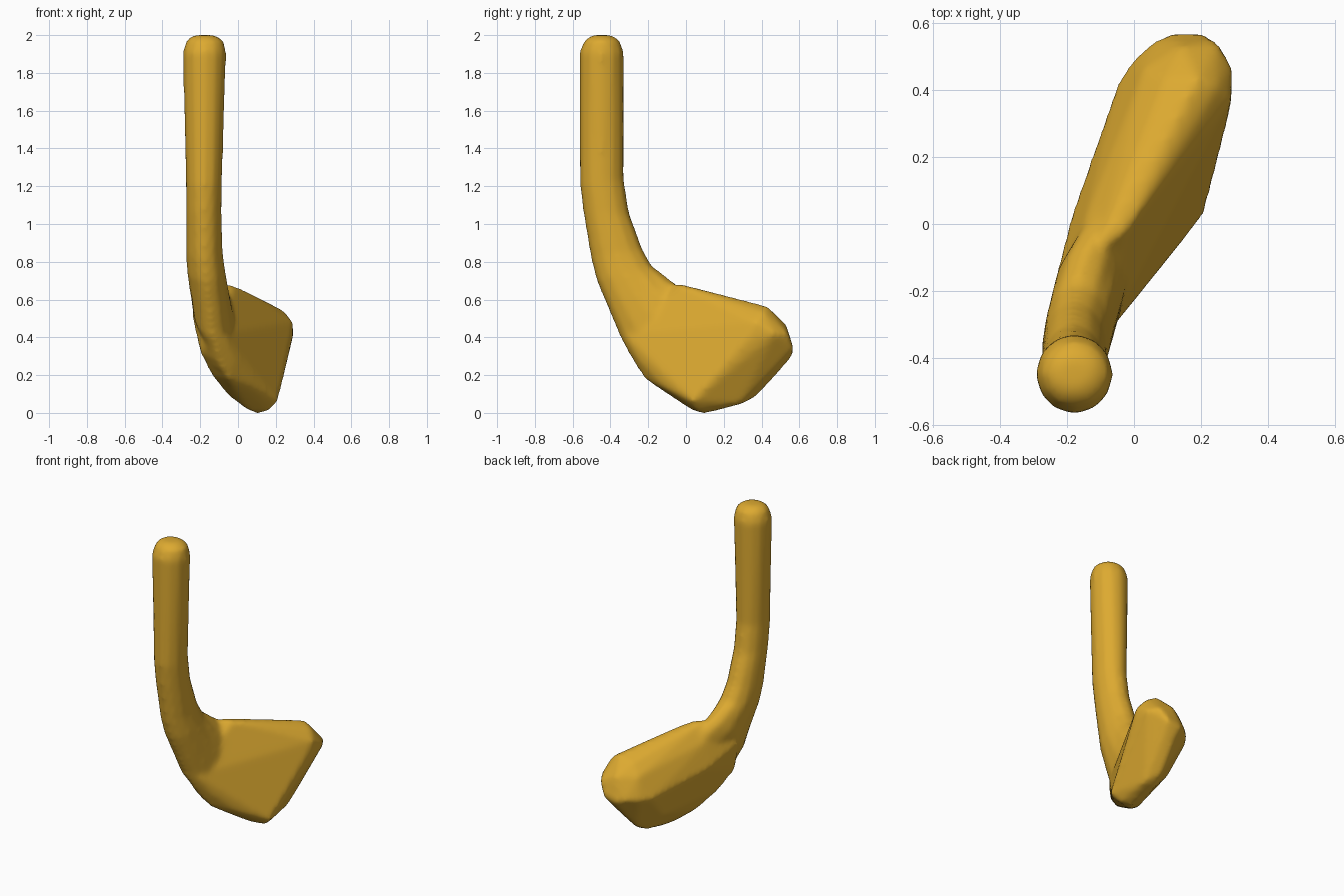
import bpy, bmesh, math
from mathutils import Vector

cube = bpy.data.objects.get("Cube")
if cube:
    bpy.data.objects.remove(cube, do_unlink=True)

gold = bpy.data.materials.new("golden_yellow")
gold.use_nodes = True
colour = (0.72, 0.40, 0.03, 1.0)
gold.diffuse_color = colour
shader = gold.node_tree.nodes["Principled BSDF"]
shader.inputs["Base Color"].default_value = colour
shader.inputs["Roughness"].default_value = 0.6


def add_ring(bm, outer, inner, x_range, sides=12):
    """Ellipse spanning two (y, z) points and a range of x."""
    a, b = Vector((0, *outer)), Vector((0, *inner))
    middle, half = (a + b) / 2, (b - a) / 2
    cx, rx = sum(x_range) / 2, (x_range[1] - x_range[0]) / 2
    ring = []
    for i in range(sides):
        t = math.tau * i / sides
        point = middle + half * math.cos(t)
        point.x = cx + rx * math.sin(t)
        ring.append(bm.verts.new(point))
    return ring


def loft(bm, sections):
    rings = [add_ring(bm, *s) for s in sections]
    for low, high in zip(rings, rings[1:]):
        for i in range(len(low)):
            j = (i + 1) % len(low)
            bm.faces.new((low[i], low[j], high[j], high[i]))
    bm.faces.new(rings[0])
    bm.faces.new(list(reversed(rings[-1])))


def hull(bm, points):
    verts = [bm.verts.new(p) for p in points]
    result = bmesh.ops.convex_hull(bm, input=verts)
    loose = [v for v in result["geom_interior"] if isinstance(v, bmesh.types.BMVert)]
    bmesh.ops.delete(bm, geom=loose, context="VERTS")


bm = bmesh.new()

# Shaft and curved neck: outer edge, inner edge, width
loft(bm, [
    ((-0.50, 2.0), (-0.39, 2.0), (-0.24, -0.12)),
    ((-0.54, 1.97), (-0.35, 1.97), (-0.275, -0.075)),
    ((-0.565, 1.91), (-0.328, 1.91), (-0.293, -0.062)),
    ((-0.562, 1.2), (-0.328, 1.24), (-0.277, -0.084)),
    ((-0.545, 1.06), (-0.30, 1.06), (-0.276, -0.086)),
    ((-0.505, 0.82), (-0.23, 0.87), (-0.275, -0.08)),
    ((-0.475, 0.70), (-0.18, 0.78), (-0.27, -0.065)),
    ((-0.35, 0.40), (-0.06, 0.69), (-0.24, -0.03)),
    ((-0.24, 0.22), (0.05, 0.60), (-0.17, 0.0)),
])

# Blade: heel, ridge, back, sole and toe corners of one solid
heel = [(-0.13, -0.35, 0.40), (-0.08, -0.33, 0.42), (-0.245, -0.20, 0.52),
        (-0.20, -0.22, 0.32), (-0.10, -0.28, 0.27), (-0.02, -0.25, 0.28)]
ridge = [(-0.10, -0.06, 0.69), (-0.02, -0.02, 0.675), (0.19, 0.43, 0.565),
         (0.25, 0.41, 0.535), (-0.15, 0.0, 0.58), (0.09, 0.43, 0.54)]
back = [(-0.185, 0.03, 0.42), (-0.045, 0.43, 0.33), (0.03, 0.46, 0.47),
        (-0.14, -0.13, 0.20), (-0.03, 0.28, 0.17)]
sole = [(-0.05, -0.22, 0.18), (-0.05, -0.03, 0.09), (0.05, 0.03, 0.015),
        (0.10, 0.10, -0.005), (0.16, 0.06, 0.01), (0.21, 0.03, 0.06),
        (0.09, -0.11, 0.13), (0.08, 0.30, 0.05), (0.16, 0.29, 0.05)]
toe = [(0.29, 0.37, 0.48), (0.295, 0.47, 0.42), (0.285, 0.33, 0.39),
       (0.25, 0.54, 0.42), (0.21, 0.57, 0.34), (0.11, 0.57, 0.32),
       (0.14, 0.53, 0.47), (0.06, 0.545, 0.34), (0.0, 0.495, 0.33),
       (0.10, 0.38, 0.09), (0.13, 0.54, 0.27), (0.225, 0.13, 0.18)]
hull(bm, heel + ridge + back + sole + toe)

bmesh.ops.recalc_face_normals(bm, faces=bm.faces[:])
mesh = bpy.data.meshes.new("club_head")
bm.to_mesh(mesh)
bm.free()
mesh.materials.append(gold)
club = bpy.data.objects.new("club_head", mesh)
bpy.context.collection.objects.link(club)

# Fuse the neck and blade, then soften the seams
fuse = club.modifiers.new("fuse", "REMESH")
fuse.mode = "VOXEL"
fuse.voxel_size = 0.016
fuse.use_smooth_shade = True
soften = club.modifiers.new("soften", "SMOOTH")
soften.factor = 0.5
soften.iterations = 8

for polygon in mesh.polygons:
    polygon.use_smooth = True
